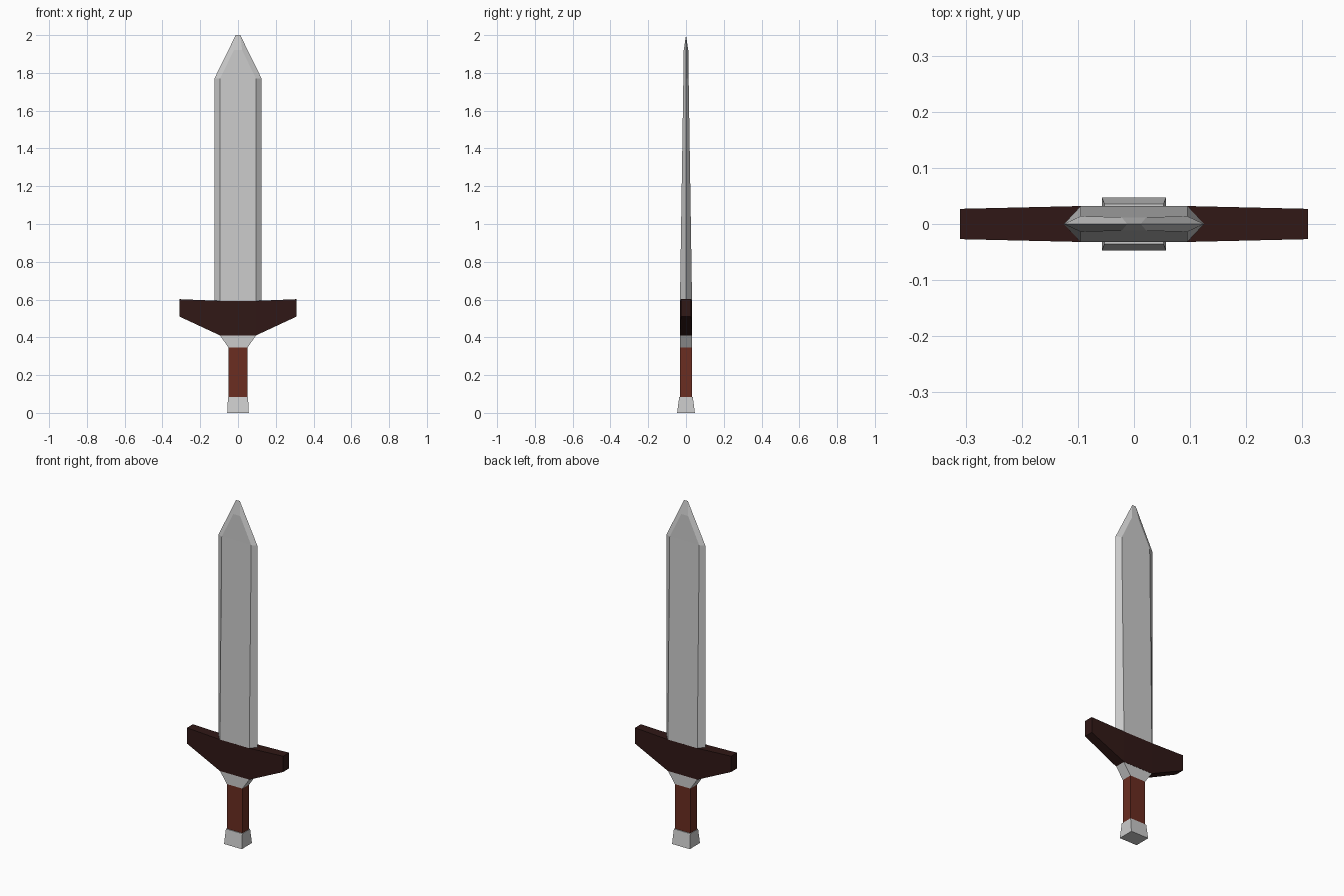
import bpy, bmesh

if "Cube" in bpy.data.objects:
    bpy.data.objects.remove(bpy.data.objects["Cube"])


def material(name, rgb):
    m = bpy.data.materials.new(name)
    m.diffuse_color = (*rgb, 1)
    m.use_nodes = True
    m.node_tree.nodes["Principled BSDF"].inputs["Base Color"].default_value = m.diffuse_color
    return m


def loft(name, rings, mat=None, split_cap=False):
    """Skin a series of matching rings and cap both ends."""
    bm = bmesh.new()
    rows = [[bm.verts.new(p) for p in ring] for ring in rings]
    for a, b in zip(rows, rows[1:]):
        for i in range(len(a)):
            j = (i + 1) % len(a)
            bm.faces.new((a[i], a[j], b[j], b[i]))
    bm.faces.new(rows[0])
    top = rows[-1]
    if split_cap:
        bm.faces.new(top[:4])
        bm.faces.new(top[3:] + top[:1])
    else:
        bm.faces.new(top)
    bmesh.ops.recalc_face_normals(bm, faces=bm.faces)
    me = bpy.data.meshes.new(name)
    bm.to_mesh(me)
    bm.free()
    ob = bpy.data.objects.new(name, me)
    bpy.context.collection.objects.link(ob)
    if mat:
        me.materials.append(mat)
    return ob


def rect(x, y, z):
    return [(-x, -y, z), (x, -y, z), (x, y, z), (-x, y, z)]


def blade_ring(edge, flat, y, z_edge, z_flat):
    return [(-edge, 0, z_edge), (-flat, -y, z_flat), (flat, -y, z_flat),
            (edge, 0, z_edge), (flat, y, z_flat), (-flat, y, z_flat)]


def guard_ring(x, y, z0, z1):
    return [(x, -y, z0), (x, y, z0), (x, y, z1), (x, -y, z1)]


leather = material("grip_red_brown", (0.145, 0.026, 0.015))
dark = material("guard_dark_brown", (0.03, 0.009, 0.008))

# Pommel, grip and flared collar
loft("pommel", [rect(0.057, 0.047, 0), rect(0.053, 0.036, 0.085)])
loft("grip", [rect(0.05, 0.031, 0.085), rect(0.05, 0.031, 0.345)], leather)
loft("collar", [rect(0.05, 0.031, 0.345), rect(0.095, 0.031, 0.41)])

# Crossguard, lofted along x
loft("crossguard", [guard_ring(-0.31, 0.027, 0.51, 0.602),
                    guard_ring(-0.095, 0.032, 0.41, 0.593),
                    guard_ring(0.095, 0.032, 0.41, 0.593),
                    guard_ring(0.31, 0.027, 0.51, 0.602)], dark)

# Hexagonal blade with bevelled point
loft("blade", [blade_ring(0.125, 0.095, 0.032, 0.592, 0.592),
               blade_ring(0.125, 0.095, 0.014, 1.77, 1.77),
               blade_ring(0.012, 0.022, 0.012, 2.0, 1.92)], split_cap=True)
